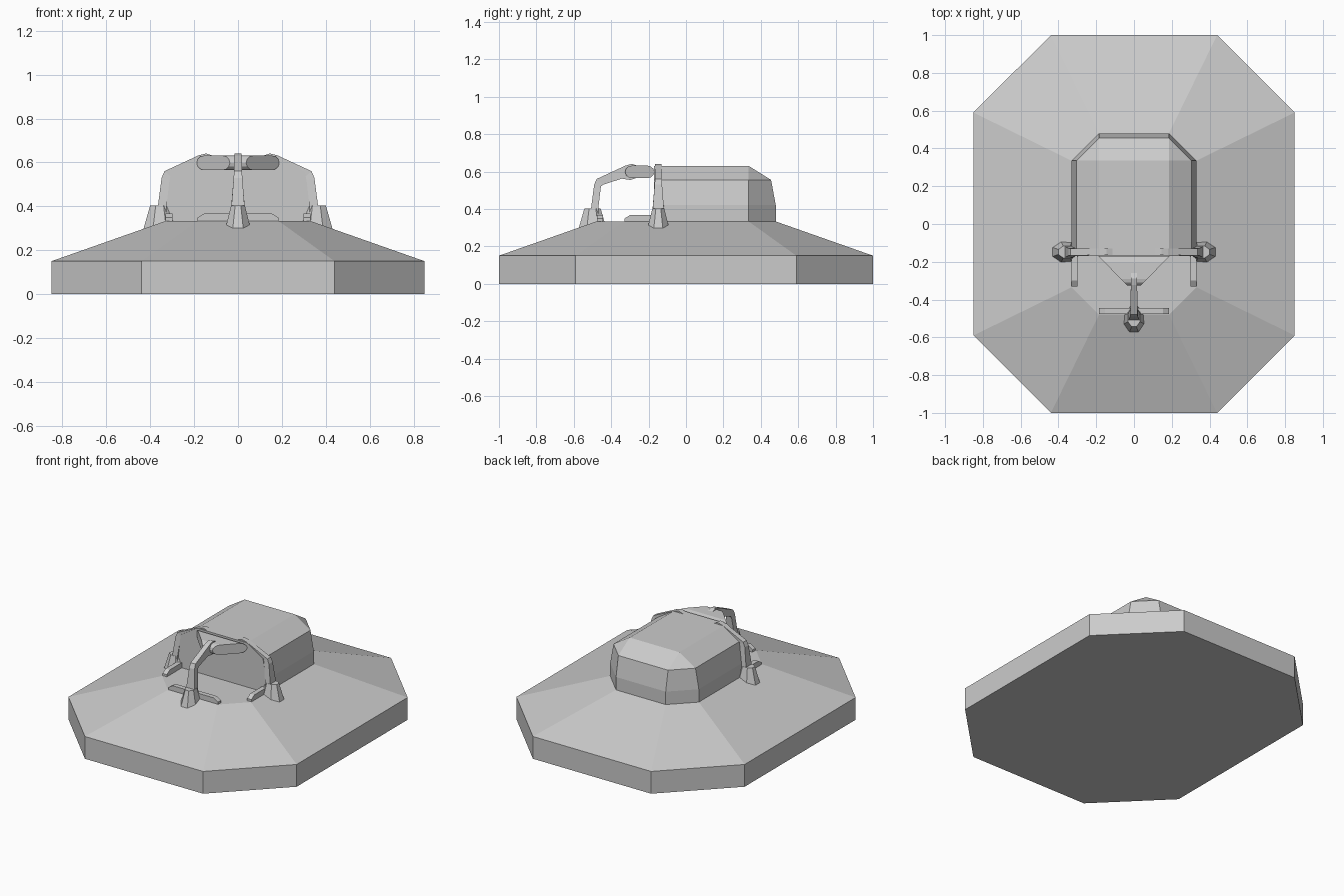
import bpy, bmesh, math

if "Cube" in bpy.data.objects:
    bpy.data.objects.remove(bpy.data.objects["Cube"])


def finish(name, bm):
    bmesh.ops.recalc_face_normals(bm, faces=bm.faces)
    mesh = bpy.data.meshes.new(name)
    bm.to_mesh(mesh)
    bm.free()
    obj = bpy.data.objects.new(name, mesh)
    bpy.context.collection.objects.link(obj)
    return obj


def loft(name, rings):
    """Closed solid through rings with equal point counts."""
    bm = bmesh.new()
    vs = [[bm.verts.new(p) for p in ring] for ring in rings]
    n = len(vs[0])
    for a, b in zip(vs, vs[1:]):
        for i in range(n):
            j = (i + 1) % n
            bm.faces.new((a[i], a[j], b[j], b[i]))
    bm.faces.new(vs[0])
    bm.faces.new(vs[-1])
    return finish(name, bm)


def hull(name, points):
    bm = bmesh.new()
    for p in points:
        bm.verts.new(p)
    res = bmesh.ops.convex_hull(bm, input=bm.verts)
    bmesh.ops.delete(bm, geom=[v for v in bm.verts if not v.link_faces], context='VERTS')
    bmesh.ops.dissolve_limit(bm, angle_limit=math.radians(2), verts=bm.verts, edges=bm.edges)
    return finish(name, bm)


def octagon(x, y, cx, cy, z):
    return [(cx, -y, z), (x, -cy, z), (x, cy, z), (cx, y, z),
            (-cx, y, z), (-x, cy, z), (-x, -cy, z), (-cx, -y, z)]


# Octagonal base with sloping roof
loft("base", [octagon(0.85, 1, 0.44, 0.59, 0),
              octagon(0.85, 1, 0.44, 0.59, 0.15),
              octagon(0.33, 0.48, 0.185, 0.335, 0.333)])

# Cabin with rounded shoulders and back
FRONT = -0.17
cabin = []
for x, y, cx, cy, z in [(0.33, 0.48, 0.185, 0.335, 0.32), (0.33, 0.48, 0.185, 0.335, 0.42),
                        (0.305, 0.455, 0.185, 0.335, 0.555), (0.185, 0.335, 0.185, 0.335, 0.63)]:
    for s in (-1, 1):
        cabin += [(s * x, FRONT, z), (s * x, cy, z), (s * cx, y, z)]
hull("cabin", cabin)

# Roof overhang: tapered plate with rounded edge profile
overhang = []
for s in (-1, 1):
    for end, sign in ((0.155, 1), (0.07, -1)):
        for k in range(7):
            a = math.radians(-90 + 30 * k)
            x = end + sign * 0.033 * math.cos(a)
            y = FRONT - (0.188 - x) * 1.03
            overhang.append((s * x, y, 0.598 + 0.033 * math.sin(a)))
hull("roof_overhang", overhang)

# Three stations: r points outward, t runs across
STATIONS = {
    "left": lambda r, t, z: (-r, -0.148 + t, z),
    "right": lambda r, t, z: (r, -0.148 + t, z),
    "front": lambda r, t, z: (t, -r - 0.143, z),
}
# Arm sections: outer r, z, inner r, z, half width
ARM = [(0.367, 0.36, 0.325, 0.36, 0.032), (0.365, 0.40, 0.325, 0.41, 0.030),
       (0.348, 0.53, 0.312, 0.52, 0.020), (0.335, 0.56, 0.30, 0.53, 0.018),
       (0.18, 0.632, 0.20, 0.562, 0.017), (0.145, 0.641, 0.155, 0.555, 0.017),
       (0.10, 0.625, 0.11, 0.57, 0.017)]

for side, place in STATIONS.items():
    # Curved support arm
    loft(side + "_arm", [[place(ro, -w, zo), place(ro, w, zo),
                          place(ri, w, zi), place(ri, -w, zi)]
                         for ro, zo, ri, zi, w in ARM])
    # Tapered foot socket
    rings = []
    for rr, rt, z in [(0.088, 0.07, 0.27), (0.047, 0.034, 0.403)]:
        rings.append([place(0.357 + rr * math.cos(a), rt * math.sin(a), z)
                      for a in (math.radians(22.5 + 45 * i) for i in range(8))])
    k = 1 / math.cos(math.radians(22.5))
    loft(side + "_foot", rings)


# Low sills with sloped ends on the deck
def sill(name, half, place):
    outline = [(-half, 0.325), (-half, 0.348), (-half + 0.032, 0.368),
               (half - 0.032, 0.368), (half, 0.348), (half, 0.325)]
    loft(name, [[place(u, w, z) for u, z in outline] for w in (-0.016, 0.016)])


sill("front_sill", 0.185, lambda u, w, z: (u, -0.46 + w, z))
for side, s in (("left", -1), ("right", 1)):
    sill(side + "_sill", 0.095, lambda u, w, z: (s * 0.315 + w, -0.235 + u, z))
